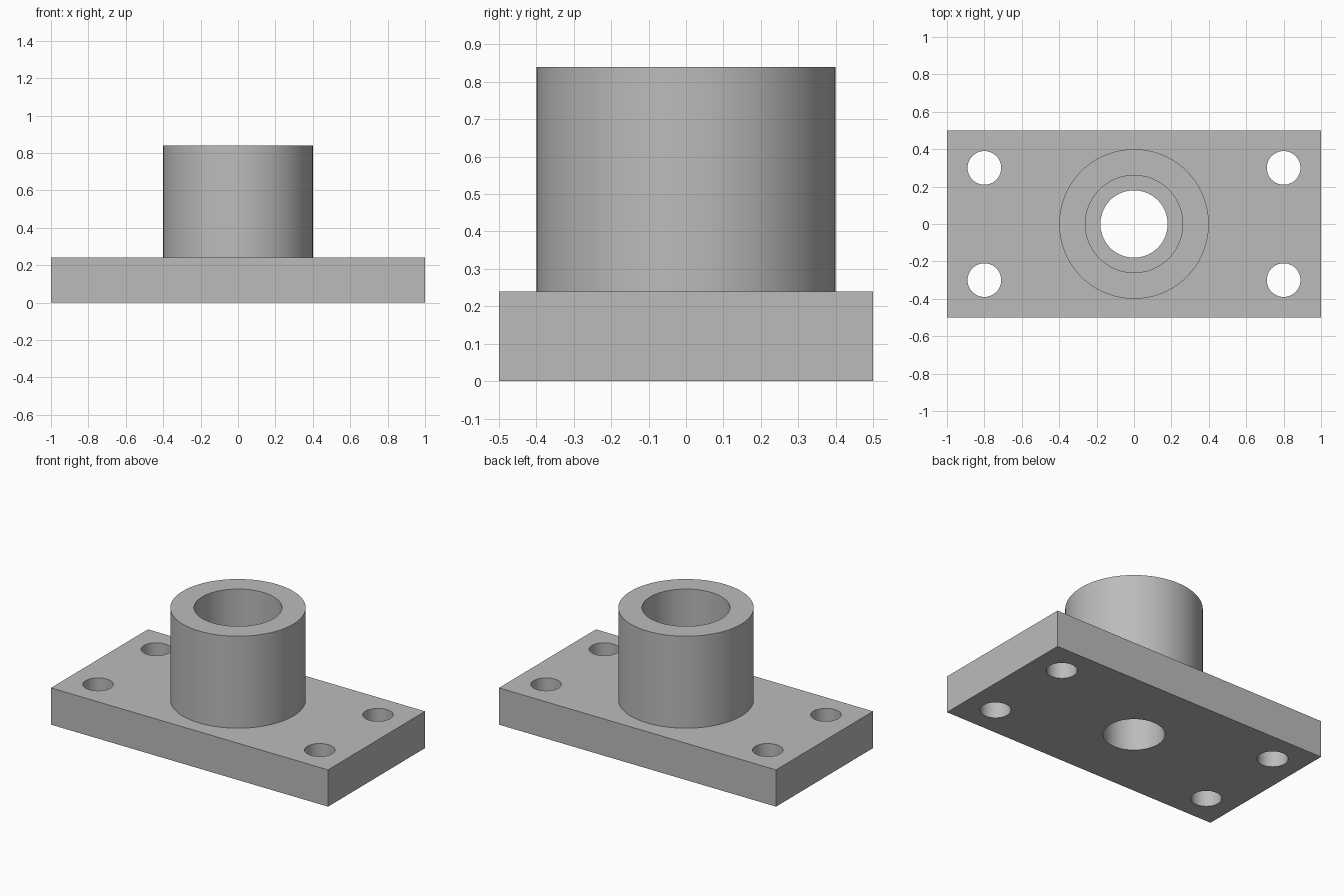
import bpy

default = bpy.data.objects.get("Cube")
if default:
    bpy.data.objects.remove(default, do_unlink=True)

PLATE_TOP, BOSS_TOP = 0.24, 0.84
OVERCUT = 0.1

# Material
steel = bpy.data.materials.new("light_grey_metal")
steel.use_nodes = True
grey = (0.5, 0.5, 0.5, 1)
steel.diffuse_color = grey
steel.node_tree.nodes["Principled BSDF"].inputs["Base Color"].default_value = grey


def cylinder(name, radius, bottom, top, x=0, y=0, sides=96):
    bpy.ops.mesh.primitive_cylinder_add(
        vertices=sides, radius=radius, depth=top - bottom,
        location=(x, y, (bottom + top) / 2))
    obj = bpy.context.object
    obj.name = name
    return obj


def combine(body, tool, operation):
    """Apply a boolean to the body and discard the tool."""
    mod = body.modifiers.new(tool.name, "BOOLEAN")
    mod.operation, mod.solver, mod.object = operation, "EXACT", tool
    bpy.ops.object.select_all(action="DESELECT")
    bpy.context.view_layer.objects.active = body
    body.select_set(True)
    bpy.ops.object.modifier_apply(modifier=mod.name)
    bpy.data.objects.remove(tool, do_unlink=True)


# Base plate
bpy.ops.mesh.primitive_cube_add(size=1, location=(0, 0, PLATE_TOP / 2))
flange = bpy.context.object
flange.name = "flanged_bushing"
flange.scale = (2, 1, PLATE_TOP)
bpy.ops.object.transform_apply(location=True, rotation=False, scale=True)

# Round boss, sunk into the plate so the two become one solid
combine(flange, cylinder("boss", 0.4, PLATE_TOP / 2, BOSS_TOP), "UNION")

# Stepped bore: wide through the boss, narrow through the plate
combine(flange, cylinder("wide_bore", 0.26, PLATE_TOP, BOSS_TOP + OVERCUT), "DIFFERENCE")
combine(flange, cylinder("narrow_bore", 0.18, -OVERCUT, PLATE_TOP + OVERCUT), "DIFFERENCE")

# Four corner bolt holes
for x in (-0.8, 0.8):
    for y in (-0.3, 0.3):
        hole = cylinder("bolt_hole", 0.09, -OVERCUT, PLATE_TOP + OVERCUT, x, y, sides=64)
        combine(flange, hole, "DIFFERENCE")

# Finish
flange.data.materials.clear()
flange.data.materials.append(steel)
bpy.ops.object.select_all(action="DESELECT")
flange.select_set(True)
bpy.context.view_layer.objects.active = flange
bpy.ops.object.shade_smooth_by_angle()
